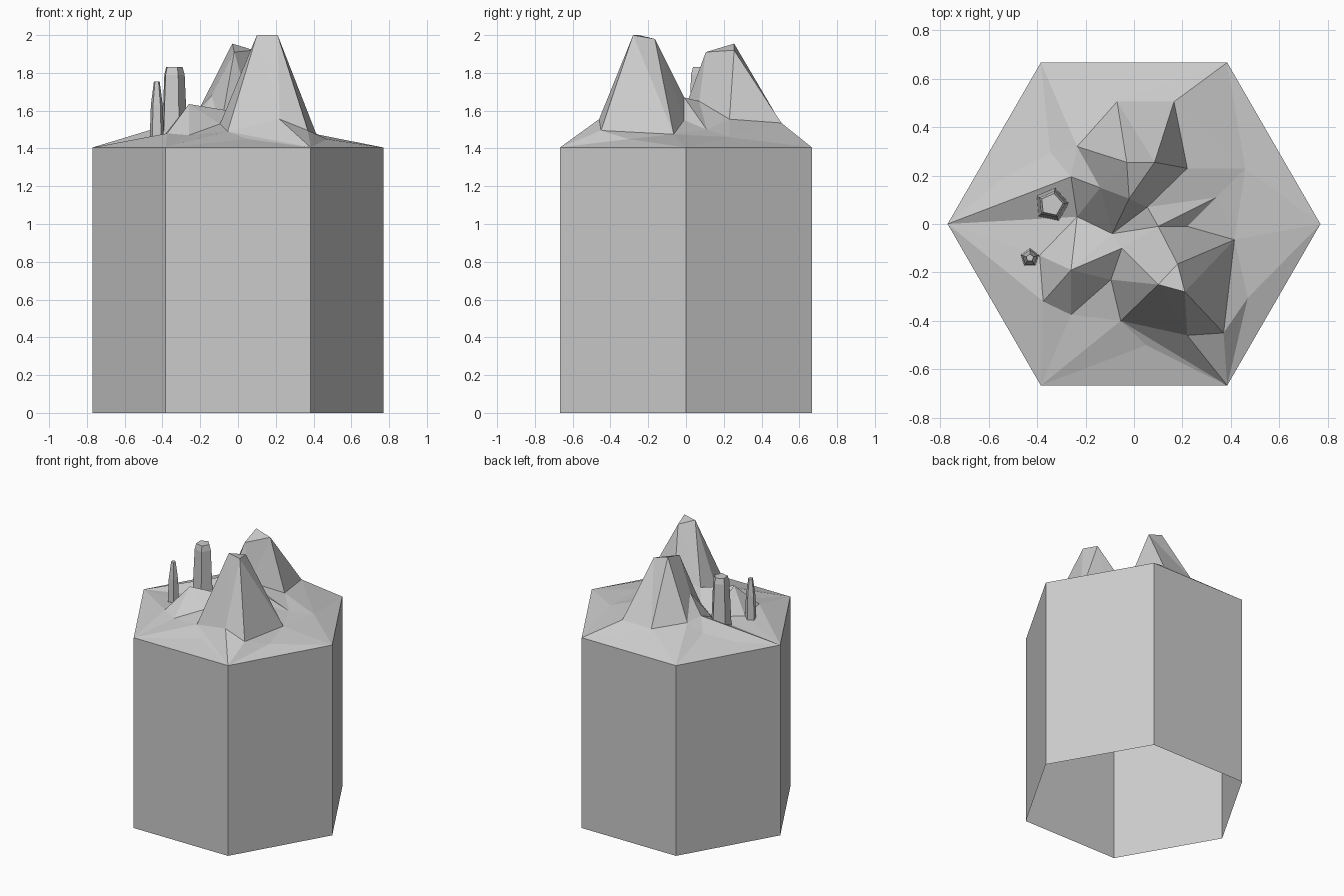
import bpy, bmesh, math
from mathutils import Vector
from mathutils.geometry import delaunay_2d_cdt

old = bpy.data.objects.get("Cube")
if old:
    bpy.data.objects.remove(old, do_unlink=True)

RADIUS = 0.77
RIM = 1.405

stone = bpy.data.materials.new("grey stone")
stone.use_nodes = True
stone.diffuse_color = (0.6, 0.6, 0.6, 1)
stone.node_tree.nodes["Principled BSDF"].inputs["Base Color"].default_value = stone.diffuse_color


def add_object(name, bm):
    """Turn a bmesh into a flat shaded stone object."""
    mesh = bpy.data.meshes.new(name)
    bm.to_mesh(mesh)
    bm.free()
    mesh.materials.append(stone)
    obj = bpy.data.objects.new(name, mesh)
    bpy.context.collection.objects.link(obj)
    return obj


def polygon(center, radius, z, sides, turn=0.0):
    """Corners of a regular polygon at one height."""
    angles = [turn + math.tau * i / sides for i in range(sides)]
    return [Vector((center[0] + radius * math.cos(a),
                    center[1] + radius * math.sin(a), z)) for a in angles]


def loft(name, rings, cap_top=False):
    """Join a stack of rings with flat side faces."""
    bm = bmesh.new()
    loops = [[bm.verts.new(p) for p in ring] for ring in rings]
    for low, high in zip(loops, loops[1:]):
        count = len(low)
        for i in range(count):
            j = (i + 1) % count
            bm.faces.new((low[i], low[j], high[j], high[i]))
    if cap_top:
        bm.faces.new(loops[-1])
    return add_object(name, bm)


# Open hexagonal column
rim = polygon((0, 0), RADIUS, RIM, 6)
loft("column_walls", [polygon((0, 0), RADIUS, 0, 6), rim])

# Landscape outlines: summit and foot of each mountain
tall_summit = [(.10, -.25, 2), (.21, -.28, 2), (.18, -.165, 1.98)]
tall_foot = [(-.055, -.4, 1.49), (.22, -.46, 1.555), (.37, -.45, 1.495),
             (.415, -.065, 1.475), (.22, -.01, 1.55), (.1, -.01, 1.67),
             (-.05, -.1, 1.6), (-.095, -.23, 1.53)]
rear_summit = [(-.03, .255, 1.955), (-.02, .105, 1.91), (.085, .255, 1.92)]
rear_foot = [(-.07, .505, 1.53), (-.235, .32, 1.55), (-.26, .195, 1.56),
             (-.235, .03, 1.48), (-.09, -.04, 1.52), (.055, .07, 1.65),
             (.22, .23, 1.555), (.165, .505, 1.535)]
rear_shoulder = (-.14, .15, 1.68)
saddle_end = (.34, .11, 1.5)
hill_top = (-.26, -.19, 1.635)
hill_foot = [(-.39, -.13, 1.47), (-.375, -.32, 1.48), (-.26, -.375, 1.47)]
slopes = [(-.345, .295, 1.49), (-.54, .19, 1.44), (.46, .23, 1.46),
          (.47, -.305, 1.45), (.05, -.5, 1.45)]

# Ridges and valleys that must be mesh edges
left_corner, front_corner = rim[3], rim[5]
loops = [rim, tall_summit, tall_foot, rear_summit, rear_foot]
creases = [(a, b) for ring in loops for a, b in zip(ring, ring[1:] + ring[:1])]
creases += [(front_corner, foot) for foot in tall_foot[:3]]
creases += [(left_corner, p) for p in (rear_foot[2], rear_foot[3], hill_foot[0])]
creases += [(hill_top, p) for p in hill_foot + [tall_foot[-1], rear_foot[4]]]
creases += [(rear_shoulder, p) for p in (rear_foot[2], rear_foot[3], rear_summit[1])]
creases += [(saddle_end, rear_foot[5]), (saddle_end, tall_foot[5]),
            (rear_summit[1], rear_foot[4]), (rear_summit[1], rear_foot[5]),
            (tall_foot[5], rear_foot[5])]

points = [tuple(p) for ring in loops for p in ring]
points += [rear_shoulder, saddle_end, hill_top] + hill_foot + slopes
index = {p: i for i, p in enumerate(points)}
edges = [(index[tuple(a)], index[tuple(b)]) for a, b in creases]

# Faceted mountain top
flat = [Vector(p[:2]) for p in points]
verts, _, faces, origins, _, _ = delaunay_2d_cdt(flat, edges, [], 0, 1e-5)
bm = bmesh.new()
made = []
for v, origin in zip(verts, origins):
    height = points[origin[0]][2] if origin else RIM + 0.1
    made.append(bm.verts.new((v.x, v.y, height)))
for f in faces:
    bm.faces.new([made[i] for i in f])
bmesh.ops.recalc_face_normals(bm, faces=bm.faces)
if sum(f.normal.z for f in bm.faces) < 0:
    bmesh.ops.reverse_faces(bm, faces=bm.faces)
add_object("mountain_top", bm)


# Standing five-sided stones
def standing_stone(name, center, turn, sections):
    rings = [polygon(center, r, z, 5, turn) for r, z in sections]
    loft(name, rings, cap_top=True)


standing_stone("large_standing_stone", (-.34, .08), 0.1,
               [(.073, 1.45), (.058, 1.79), (.047, 1.83)])
standing_stone("small_standing_stone", (-.43, -.14), 0.3,
               [(.04, 1.44), (.033, 1.63), (.016, 1.755)])
